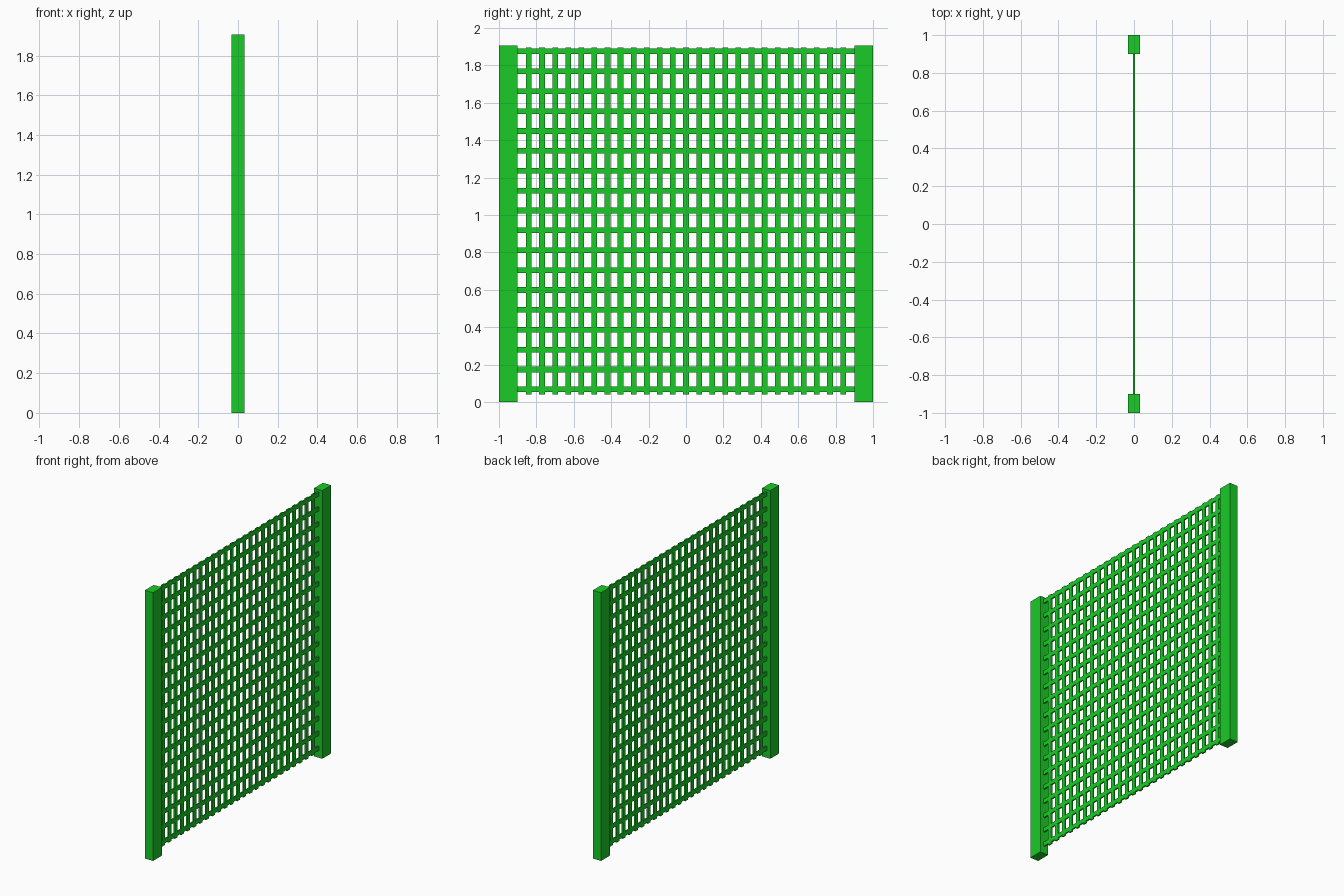
import bpy

if "Cube" in bpy.data.objects:
    bpy.data.objects.remove(bpy.data.objects["Cube"])

# Shared green paint
green = bpy.data.materials.new("green_paint")
green.diffuse_color = (0.01, 0.6, 0.02, 1)
green.use_nodes = True
green.node_tree.nodes["Principled BSDF"].inputs["Base Color"].default_value = green.diffuse_color


def box(name, center, size):
    bpy.ops.mesh.primitive_cube_add(size=1, location=center)
    ob = bpy.context.object
    ob.name = name
    ob.scale = size
    bpy.ops.object.transform_apply(location=False, rotation=False, scale=True)
    ob.data.materials.append(green)
    return ob


def repeat(ob, count, step):
    mod = ob.modifiers.new("repeat", 'ARRAY')
    mod.use_relative_offset = False
    mod.use_constant_offset = True
    mod.constant_offset_displace = step
    mod.count = count


HEIGHT = 1.905
BAR = 0.03       # bar width
THICK = 0.01     # bar depth

# Two end posts
for side, label in ((-1, "left"), (1, "right")):
    box(f"{label}_post", (0, side * 0.95, HEIGHT / 2), (0.065, 0.1, HEIGHT))

# Horizontal rails spanning between the posts
rails = box("horizontal_rails", (0, 0, 0.067), (THICK, 1.8, BAR))
repeat(rails, 18, (0, 0, 0.1063))

# Vertical slats, slightly overshooting the top and bottom rails
slats = box("vertical_slats", (0, -0.84, 0.968), (THICK * 0.96, BAR, 1.856))
repeat(slats, 25, (0, 0.07, 0))
